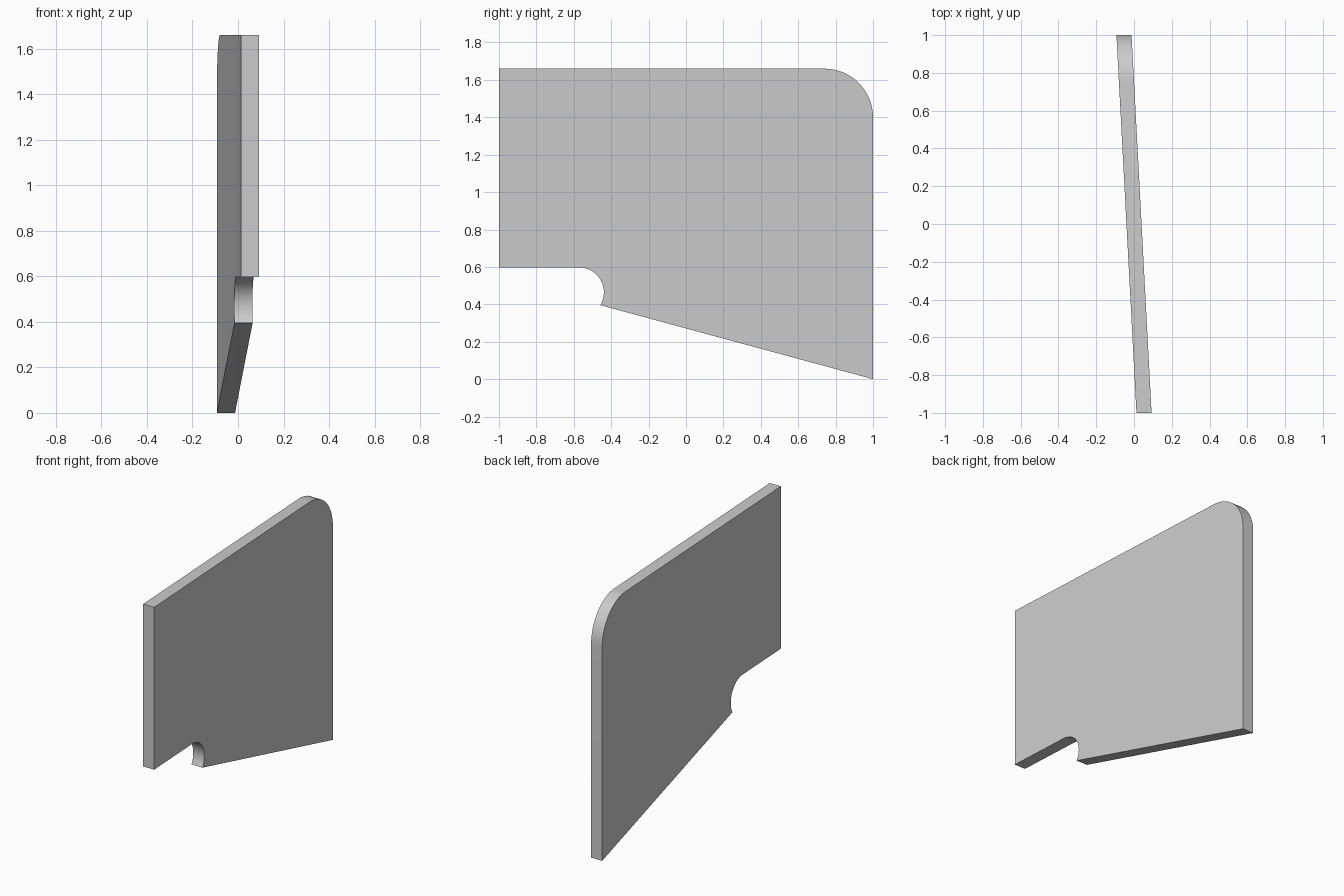
import bpy, bmesh
from math import cos, sin, radians

cube = bpy.data.objects.get("Cube")
if cube:
    bpy.data.objects.remove(cube, do_unlink=True)

THICKNESS = 0.08
SLANT = -0.053  # sideways drift of the panel along its length


def arc(cy, cz, radius, start, end, steps):
    """Points of an arc in the side profile, angles in degrees."""
    angles = [radians(start + (end - start) * i / steps) for i in range(steps + 1)]
    return [(cy + radius * cos(a), cz + radius * sin(a)) for a in angles]


# Grey paint
grey = bpy.data.materials.new("light grey")
grey.use_nodes = True
colour = (0.6, 0.6, 0.6, 1)
grey.diffuse_color = colour
grey.node_tree.nodes["Principled BSDF"].inputs["Base Color"].default_value = colour

# Side profile: square front, notch, sloping underside, rounded top back corner
profile = [(-1, 1.66), (-1, 0.597)]
profile += arc(-0.572, 0.464, 0.133, 90, -31, 16)
profile += [(1, 0)]
profile += arc(0.74, 1.40, 0.26, 0, 90, 16)

# Panel: extrude the profile sideways along its slant
bm = bmesh.new()
verts = [bm.verts.new((SLANT * y - THICKNESS / 2, y, z)) for y, z in profile]
face = bm.faces.new(verts)
result = bmesh.ops.extrude_face_region(bm, geom=[face])
moved = [v for v in result["geom"] if isinstance(v, bmesh.types.BMVert)]
bmesh.ops.translate(bm, verts=moved, vec=(THICKNESS, 0, 0))
bmesh.ops.recalc_face_normals(bm, faces=bm.faces)
mesh = bpy.data.meshes.new("side_panel")
bm.to_mesh(mesh)
bm.free()
mesh.materials.append(grey)
panel = bpy.data.objects.new("side_panel", mesh)
bpy.context.collection.objects.link(panel)

# Smooth the arcs, keep the rims sharp
bpy.ops.object.select_all(action="DESELECT")
panel.select_set(True)
bpy.context.view_layer.objects.active = panel
bpy.ops.object.shade_smooth_by_angle(angle=radians(30))
